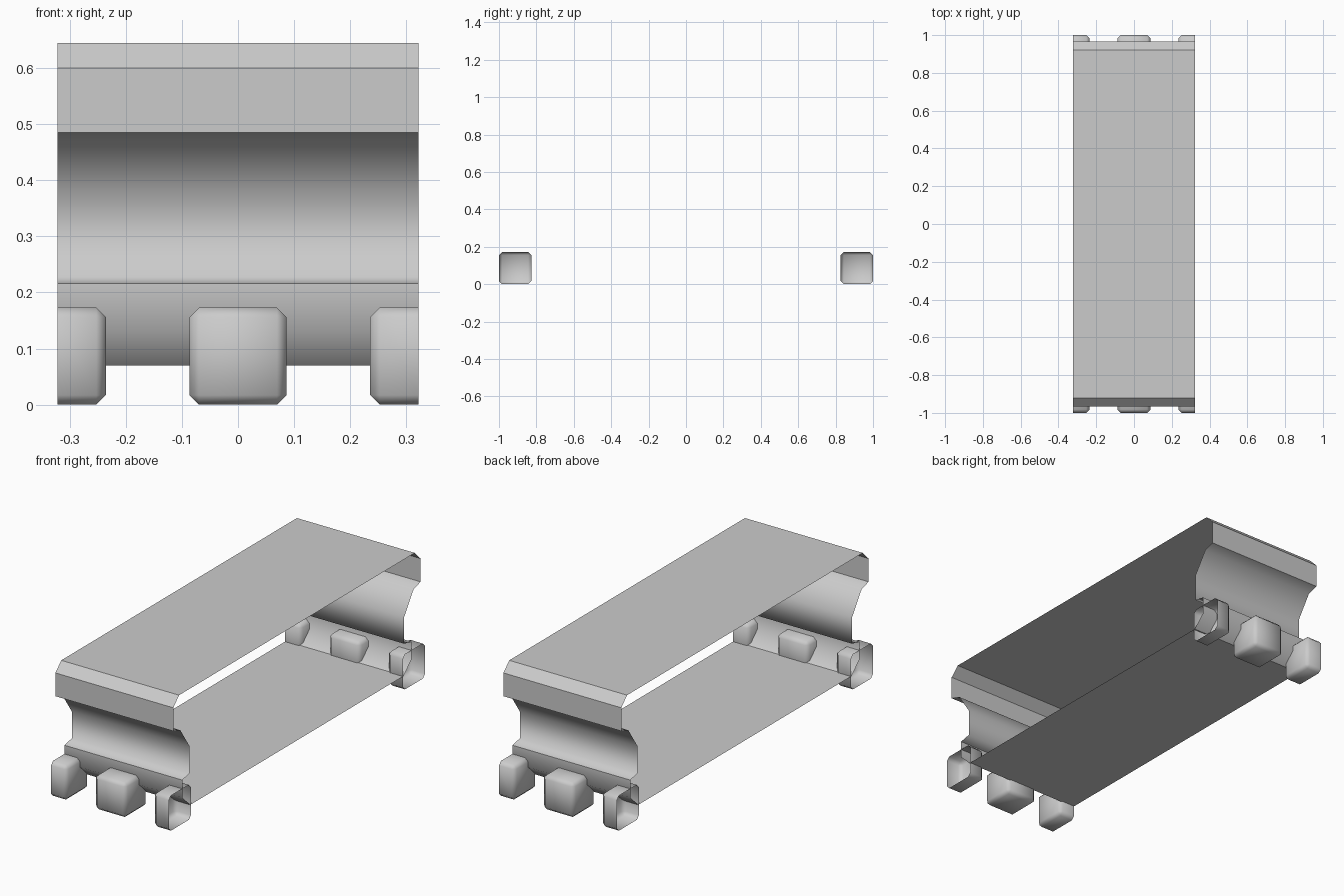
import bpy, bmesh
from mathutils import Vector

if "Cube" in bpy.data.objects:
    bpy.data.objects.remove(bpy.data.objects["Cube"])

HALF = 0.322          # half width of the repeating slice
BLOCK = 0.173         # block size


def finish(bm, name):
    mesh = bpy.data.meshes.new(name)
    bm.to_mesh(mesh)
    bm.free()
    obj = bpy.data.objects.new(name, mesh)
    bpy.context.collection.objects.link(obj)
    return obj


# Body shell: closed (y, z, sharp) profile swept along x, open at both sides
front = [(-0.92, 0.645, True), (-0.965, 0.60, True), (-0.965, 0.485, True),
         (-0.91, 0.468, False), (-0.837, 0.36, False), (-0.837, 0.228, False),
         (-0.895, 0.216, True), (-0.895, 0.13, False), (-0.833, 0.07, True)]
profile = front + [(-y, z, s) for y, z, s in reversed(front)]
bm = bmesh.new()
left = [bm.verts.new((-HALF, y, z)) for y, z, s in profile]
right = [bm.verts.new((HALF, y, z)) for y, z, s in profile]
n = len(profile)
for i in range(n):
    j = (i + 1) % n
    bm.faces.new((left[i], left[j], right[j], right[i])).smooth = True
for i in range(n):
    bm.edges.get((left[i], right[i])).smooth = not profile[i][2]
top = max(bm.faces, key=lambda f: f.calc_center_median().z)
top.normal_update()
if top.normal.z < 0:
    bmesh.ops.reverse_faces(bm, faces=bm.faces[:])
finish(bm, "body_shell")


# Chamfered blocks; the outer ones are cut open at the slice ends
def block(name, x, y):
    bm = bmesh.new()
    bmesh.ops.create_cube(bm, size=BLOCK)
    bmesh.ops.bevel(bm, geom=bm.edges[:], offset=0.017, segments=1,
                    affect='EDGES', profile=0.5)
    bmesh.ops.translate(bm, verts=bm.verts[:], vec=Vector((x, y, BLOCK / 2)))
    if x:
        side = 1 if x > 0 else -1
        bmesh.ops.bisect_plane(bm, geom=bm.verts[:] + bm.edges[:] + bm.faces[:],
                               plane_co=(side * HALF, 0, 0), plane_no=(side, 0, 0),
                               clear_outer=True)
    for f in bm.faces:
        f.smooth = True
    finish(bm, name)


for end, y in (("front", -1 + BLOCK / 2), ("back", 1 - BLOCK / 2)):
    for part, x in (("left", -HALF), ("middle", 0), ("right", HALF)):
        block(f"{end}_{part}_block", x, y)
